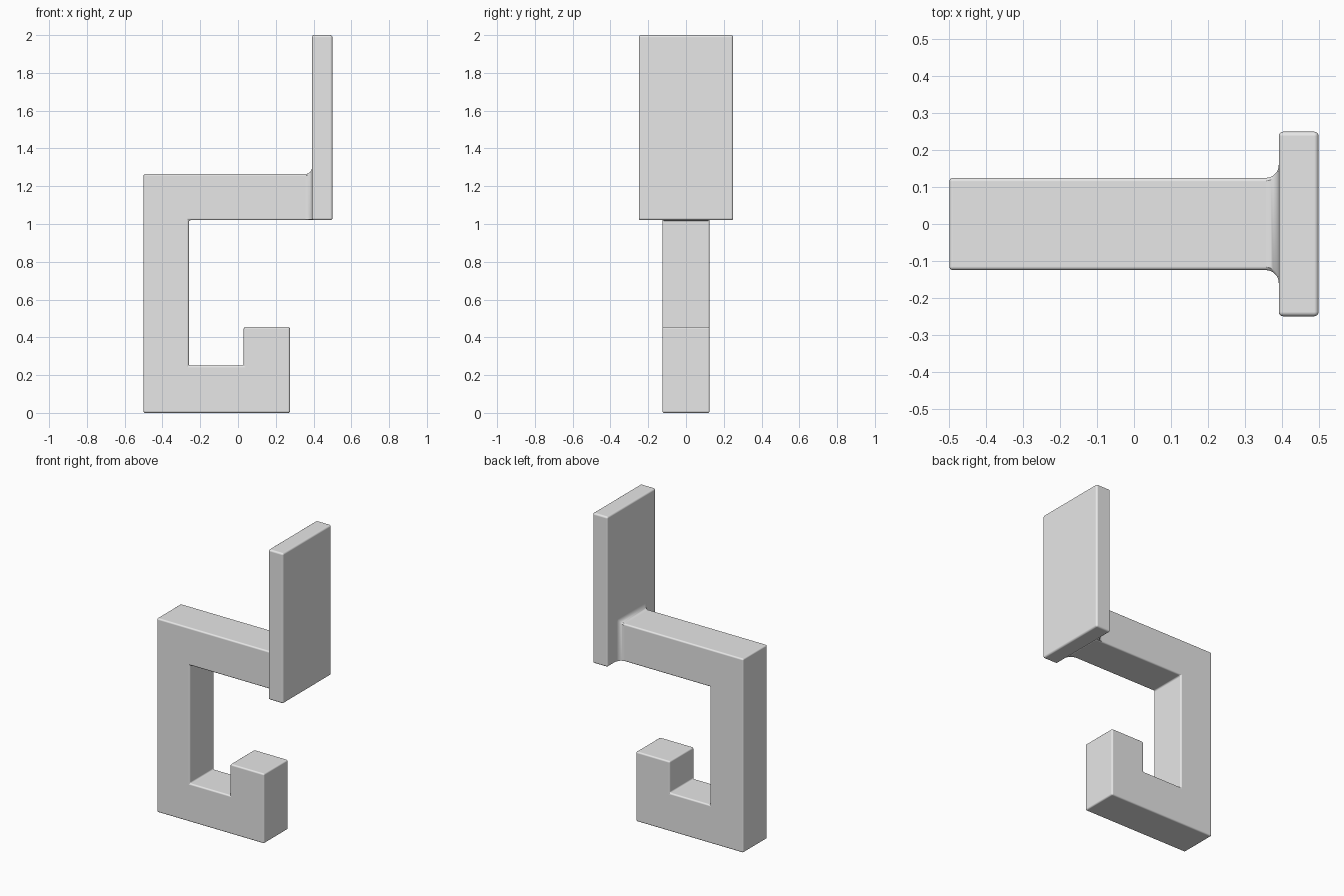
import bpy, bmesh, math
from mathutils import Vector

cube = bpy.data.objects.get("Cube")
if cube:
    bpy.data.objects.remove(cube, do_unlink=True)

grey = bpy.data.materials.new("light grey")
grey.use_nodes = True
grey.diffuse_color = (0.8, 0.8, 0.8, 1)
grey.node_tree.nodes["Principled BSDF"].inputs["Base Color"].default_value = (0.8, 0.8, 0.8, 1)


def finish(name, bm, bevel=0):
    """Turn a bmesh into a grey object with optional rounded edges."""
    bmesh.ops.recalc_face_normals(bm, faces=bm.faces)
    mesh = bpy.data.meshes.new(name)
    bm.to_mesh(mesh)
    bm.free()
    mesh.materials.append(grey)
    obj = bpy.data.objects.new(name, mesh)
    bpy.context.collection.objects.link(obj)
    for o in bpy.context.selected_objects:
        o.select_set(False)
    obj.select_set(True)
    bpy.context.view_layer.objects.active = obj
    if bevel:
        bpy.ops.object.shade_smooth()
        mod = obj.modifiers.new("rounded edges", 'BEVEL')
        mod.width = bevel
        mod.segments = 4
        mod.harden_normals = True
    else:
        bpy.ops.object.shade_smooth_by_angle(angle=math.radians(35))
    return obj


def extruded(name, profile, half_width, bevel):
    """Extrude an xz profile along y, centred on y = 0."""
    bm = bmesh.new()
    face = bm.faces.new([bm.verts.new((x, -half_width, z)) for x, z in profile])
    new = bmesh.ops.extrude_face_region(bm, geom=[face])["geom"]
    verts = [v for v in new if isinstance(v, bmesh.types.BMVert)]
    bmesh.ops.translate(bm, verts=verts, vec=Vector((0, 2 * half_width, 0)))
    return finish(name, bm, bevel)


# Hook: arm, upright, foot and upturned lip in one square bar
ARM_LOW, ARM_TOP, HALF = 1.02, 1.265, 0.125
extruded("hook_bar", [
    (-0.5, 0), (0.275, 0), (0.275, 0.455), (0.03, 0.455), (0.03, 0.25),
    (-0.26, 0.25), (-0.26, ARM_LOW), (0.4, ARM_LOW), (0.4, ARM_TOP), (-0.5, ARM_TOP),
], HALF, 0.01)

# Upright mounting plate
PLATE_X = 0.392
extruded("mounting_plate", [(PLATE_X, ARM_LOW), (0.5, ARM_LOW), (0.5, 2), (PLATE_X, 2)], 0.25, 0.012)

# Concave flare joining the arm to the plate on its top and sides
RADIUS, STEPS = 0.035, 8
bm = bmesh.new()
rings = []
for i in range(STEPS + 1):
    a = math.pi / 2 * i / STEPS
    x = PLATE_X - RADIUS + RADIUS * math.sin(a)
    grow = RADIUS * (1 - math.cos(a))
    w, top, low, c = HALF + grow, ARM_TOP + grow, ARM_LOW + 0.003, 0.008
    section = [(-w, low), (w, low), (w, top - c), (w - c, top), (c - w, top), (-w, top - c)]
    rings.append([bm.verts.new((x, y, z)) for y, z in section])
for r, s in zip(rings, rings[1:]):
    for k in range(len(r)):
        n = (k + 1) % len(r)
        bm.faces.new((r[k], r[n], s[n], s[k]))
bm.faces.new(rings[0])
bm.faces.new(rings[-1])
finish("plate_fillet", bm)
